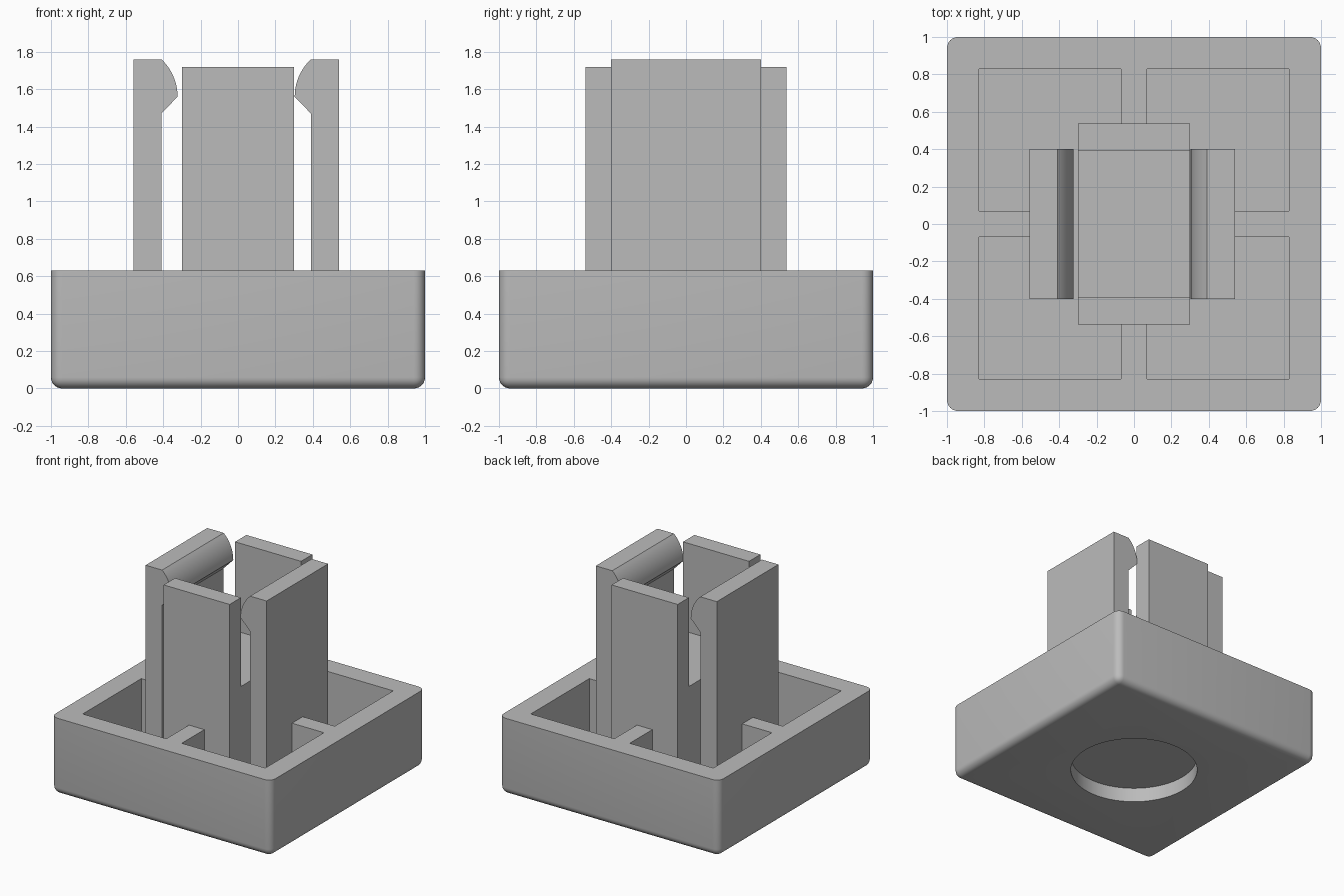
import bpy, bmesh, math

cube = bpy.data.objects.get("Cube")
if cube:
    bpy.data.objects.remove(cube, do_unlink=True)

grey = bpy.data.materials.new("plain_grey")
grey.use_nodes = True
colour = (0.5, 0.5, 0.5, 1)
grey.diffuse_color = colour
grey.node_tree.nodes["Principled BSDF"].inputs["Base Color"].default_value = colour

FLOOR, RIM, WALL = 0.17, 0.63, 0.83
CLIP_X = -0.01  # the pair of clips sits slightly off centre


def finish(bm, name):
    bmesh.ops.recalc_face_normals(bm, faces=bm.faces[:])
    mesh = bpy.data.meshes.new(name)
    bm.to_mesh(mesh)
    bm.free()
    obj = bpy.data.objects.new(name, mesh)
    bpy.context.collection.objects.link(obj)
    mesh.materials.append(grey)
    return obj


def box_mesh(x0, x1, y0, y1, z0, z1):
    bm = bmesh.new()
    bmesh.ops.create_cube(bm, size=1)
    for v in bm.verts:
        v.co.x = x1 if v.co.x > 0 else x0
        v.co.y = y1 if v.co.y > 0 else y0
        v.co.z = z1 if v.co.z > 0 else z0
    return bm


def box(name, *bounds):
    return finish(box_mesh(*bounds), name)


def smooth(obj):
    bpy.ops.object.select_all(action='DESELECT')
    obj.select_set(True)
    bpy.context.view_layer.objects.active = obj
    bpy.ops.object.shade_smooth_by_angle(angle=math.radians(30))


def cut(obj, cutter):
    mod = obj.modifiers.new("cut", 'BOOLEAN')
    mod.operation = 'DIFFERENCE'
    mod.solver = 'EXACT'
    mod.object = cutter
    bpy.context.view_layer.objects.active = obj
    bpy.ops.object.modifier_apply(modifier=mod.name)
    bpy.data.objects.remove(cutter, do_unlink=True)


# Open tray: rounded everywhere except the flat rim
bm = box_mesh(-1, 1, -1, 1, 0, RIM)
edges = [e for e in bm.edges if min(v.co.z for v in e.verts) < 0.01]
bmesh.ops.bevel(bm, geom=edges, offset=0.06, segments=6, profile=0.5, affect='EDGES')
tray = finish(bm, "tray")
cut(tray, box("tray_cutter", -WALL, WALL, -WALL, WALL, FLOOR, RIM + 1))

# Round blind recess in the underside
bm = bmesh.new()
bmesh.ops.create_cone(bm, cap_ends=True, segments=64, radius1=0.49, radius2=0.49, depth=0.24)
cut(tray, finish(bm, "recess_cutter"))
smooth(tray)

# Central block between the two plates
box("centre_block", -0.3, 0.3, -0.39, 0.39, FLOOR, 0.99)


def clip(name, side):
    """Upright clip with a rounded hook on its inner face."""
    tip, top, mid, base = 0.313, 1.76, 1.56, 1.47
    inner, outer, radius = 0.40, 0.55, 0.275
    start = math.asin((top - mid) / radius)
    steps = 10
    profile = [(outer, FLOOR), (outer, top), (inner, top)]
    for i in range(1, steps + 1):
        a = start * (1 - i / steps)
        profile.append((tip + radius * (1 - math.cos(a)), mid + radius * math.sin(a)))
    profile += [(inner, base), (inner, FLOOR)]
    bm = bmesh.new()
    face = bm.faces.new([bm.verts.new((CLIP_X + side * x, -0.4, z)) for x, z in profile])
    moved = bmesh.ops.extrude_face_region(bm, geom=[face])["geom"]
    bmesh.ops.translate(bm, vec=(0, 0.8, 0),
                        verts=[v for v in moved if isinstance(v, bmesh.types.BMVert)])
    smooth(finish(bm, name))


# Plates, clips and the ribs joining them to the tray walls
for side, along_y, along_x in ((-1, "front", "right"), (1, "back", "left")):
    y0, y1 = sorted((side * 0.39, side * 0.537))
    box(along_y + "_plate", -0.3, 0.3, y0, y1, FLOOR, 1.72)
    y0, y1 = sorted((side * 0.537, side * WALL))
    box(along_y + "_rib", -0.07, 0.07, y0, y1, FLOOR, RIM)
    clip(along_x + "_clip", side)
    x0, x1 = sorted((CLIP_X + side * 0.55, side * WALL))
    box(along_x + "_rib", x0, x1, -0.07, 0.07, FLOOR, RIM)
